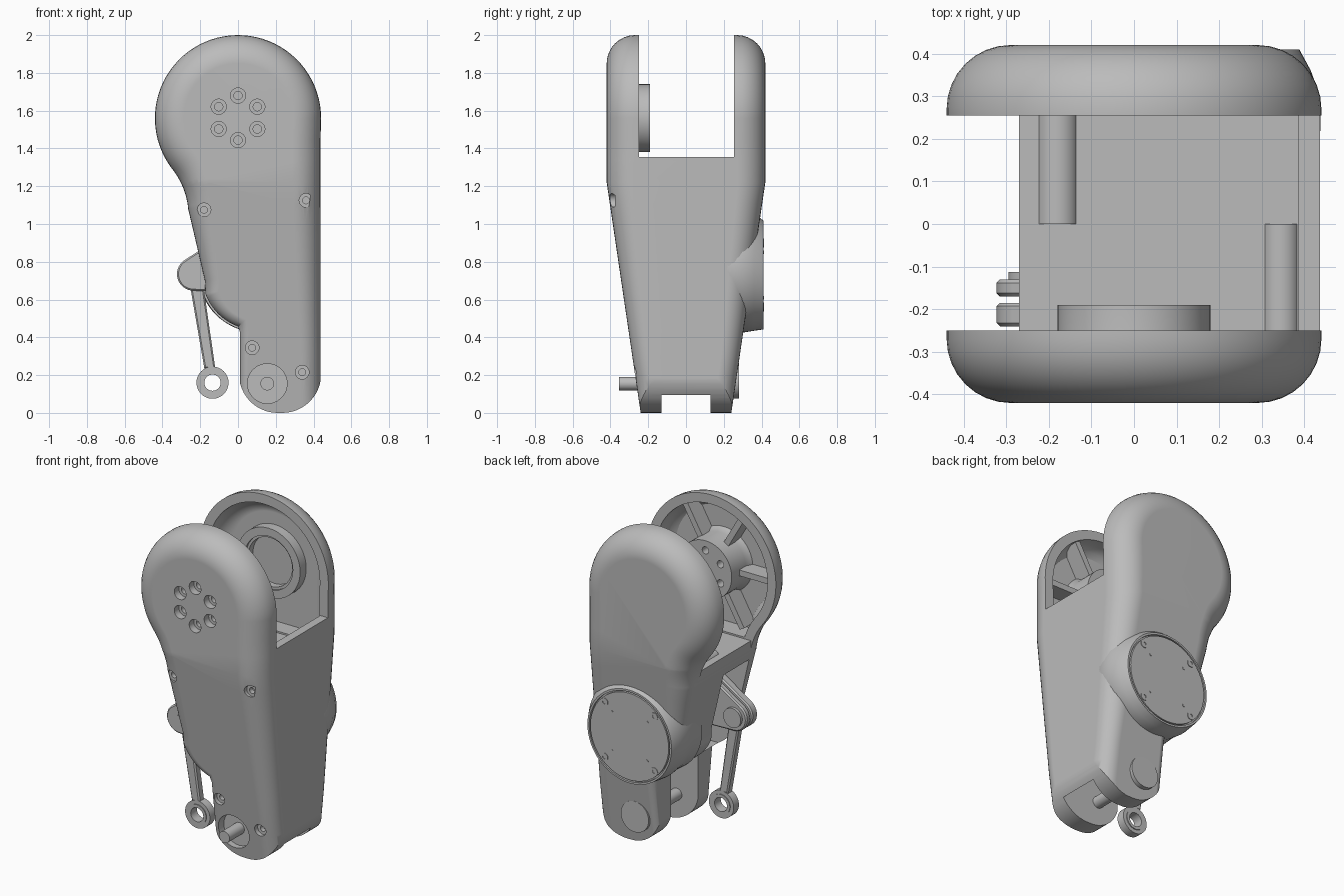
import bpy, bmesh
from math import radians, sin, cos, hypot, pi

cube = bpy.data.objects.get("Cube")
if cube:
    bpy.data.objects.remove(cube, do_unlink=True)

grey = bpy.data.materials.new("plain grey")
grey.use_nodes = True
grey.diffuse_color = (0.5, 0.5, 0.5, 1)
grey.node_tree.nodes["Principled BSDF"].inputs["Base Color"].default_value = (0.5, 0.5, 0.5, 1)
parts = []


def arc(x, z, r, a, b, n=12):
    steps = [radians(a + (b - a) * i / n) for i in range(n + 1)]
    return [(x + r * cos(t), z + r * sin(t)) for t in steps]


def circle(x, z, r, n=48):
    return arc(x, z, r, 0, 360, n)[:-1]


def inset(pts, dist):
    """Move a counter-clockwise outline inwards by a distance or a function of position."""
    out = []
    for i, p in enumerate(pts):
        a, b = pts[i - 1], pts[(i + 1) % len(pts)]
        d = dist(*p) if callable(dist) else dist
        l1, l2 = hypot(p[0] - a[0], p[1] - a[1]), hypot(b[0] - p[0], b[1] - p[1])
        n1 = ((a[1] - p[1]) / l1, (p[0] - a[0]) / l1)
        n2 = ((p[1] - b[1]) / l2, (b[0] - p[0]) / l2)
        k = d / (1 + n1[0] * n2[0] + n1[1] * n2[1])
        out.append((p[0] + k * (n1[0] + n2[0]), p[1] + k * (n1[1] + n2[1])))
    return out


def loft(name, rings, closed=False, floor=None, split=None):
    """Skin outlines in xz placed along y; trim below floor, add an edge at split."""
    bm = bmesh.new()
    loops = [[bm.verts.new((x, y(x, z) if callable(y) else y, z)) for x, z in pts] for y, pts in rings]
    pairs = list(zip(loops, loops[1:]))
    if closed:
        pairs.append((loops[-1], loops[0]))
    else:
        bm.faces.new(loops[0])
        bm.faces.new(loops[-1])
    for a, b in pairs:
        for i in range(len(a)):
            bm.faces.new((a[i - 1], a[i], b[i], b[i - 1]))
    for z, clear in ((floor, True), (split, False)):
        if z is not None:
            bmesh.ops.bisect_plane(bm, geom=bm.verts[:] + bm.edges[:] + bm.faces[:], dist=1e-5,
                                   plane_co=(0, 0, z), plane_no=(0, 0, -1), clear_outer=clear)
            bmesh.ops.holes_fill(bm, edges=[e for e in bm.edges if e.is_boundary], sides=0)
    bmesh.ops.recalc_face_normals(bm, faces=bm.faces[:])
    me = bpy.data.meshes.new(name)
    bm.to_mesh(me)
    bm.free()
    me.materials.append(grey)
    ob = bpy.data.objects.new(name, me)
    bpy.context.collection.objects.link(ob)
    parts.append(ob)
    return ob


def prism(name, pts, y0, y1):
    return loft(name, [(y0, pts), (y1, pts)])


def plate(name, pts, y0, y1, c=0.008):
    """Prism with chamfered rims."""
    edge = inset(pts, c)
    return loft(name, [(y0, edge), (y0 + c, pts), (y1 - c, pts), (y1, edge)])


def disc(name, x, z, r, y0, y1):
    return prism(name, circle(x, z, r), y0, y1)


def tube(name, x, z, ro, ri, y0, y1):
    o, i = circle(x, z, ro), circle(x, z, ri)
    return loft(name, [(y0, o), (y1, o), (y1, i), (y0, i)], closed=True)


def rect(x0, x1, z0, z1):
    return [(x0, z0), (x1, z0), (x1, z1), (x0, z1)]


def cut(cutter, *targets):
    for ob in targets:
        mod = ob.modifiers.new("cut", 'BOOLEAN')
        mod.operation, mod.solver, mod.object = 'DIFFERENCE', 'EXACT', cutter
        bpy.context.view_layer.objects.active = ob
        bpy.ops.object.modifier_apply(modifier=mod.name)
    parts.remove(cutter)
    bpy.data.objects.remove(cutter, do_unlink=True)


def clamp(v):
    return max(0, min(1, v))


def half_depth(z):
    return 0.42 - max(0, 1.22 - z) * 0.1475


def rounding(x, z):
    """Edge radius: full on the head, smaller towards the ankle."""
    low = 0.03 + 0.07 * clamp(x / 0.4)
    return low + (0.15 - low) * clamp((z - 0.3) / 0.95)


# Housing: rounded outline, rounded edges, depth tapering to the ankle
outline = ([(0.01, -0.3), (0.437, -0.3)] + [(0.437, 0.07 + 0.115 * i) for i in range(13)]
           + arc(0, 1.56, 0.44, 0, 218, 48)
           + arc(-0.662, 1.043, 0.4, 38, 5)[1:] + [(-0.245, 1.0), (-0.175, 0.7)]
           + arc(0.1, 0.73, 0.29, 200, 250) + [(0.01, 0.43)])
rings = []
for side in (-1, 1):
    for i in range(9):
        t = pi / 16 * (8 - i if side < 0 else i)
        rings.append((lambda x, z, s=side, t=t: s * (half_depth(z) - rounding(x, z) * (1 - sin(t))),
                      inset(outline, lambda x, z, t=t: rounding(x, z) * (1 - cos(t)))))
housing = loft("housing", rings, split=1.22)

# Crisp round foot
cut(prism("foot_cutter", arc(0.21, 0.205, 0.205, 180, 270) + arc(0.235, 0.205, 0.205, -90, 0)
          + [(0.6, 0.205), (0.6, -0.5), (-0.2, -0.5), (-0.2, 0.205)], -0.6, 0.6), housing)
# Fork opening with a sunken floor and a lip on the right
cut(prism("fork_cutter", [(-0.6, 0.9), (-0.27, 0.9), (-0.27, 1.17), (0.385, 1.17), (0.385, 1.355),
                          (0.6, 1.355), (0.6, 2.1), (-0.6, 2.1)], -0.25, 0.255), housing)
# Hollow insides of the two fork cheeks: ribbed front, bowl-shaped rear
for s, bowl in ((-1, ((0.2, 0.055), (0.31, 0.06), (0.35, 0.08), (0.37, 0.11))),
                (1, ((0.2, 0.055), (0.28, 0.06), (0.32, 0.08), (0.345, 0.11), (0.36, 0.15)))):
    cut(loft("cheek_cutter", [(s * y, inset(outline, d)) for y, d in bowl], floor=1.18), housing)
# Ankle clevis gap and crank channel
cut(disc("clevis_cutter", 0.155, 0.155, 0.26, -0.13, 0.13), housing)
cut(prism("gap_cutter", rect(-0.3, 0.16, 0.1, 0.45), -0.13, 0.13), housing)
cut(prism("channel_cutter", rect(-0.5, 0.03, 0.48, 1.05), -0.25, 0), housing)
# Round recess for the ankle shaft
cut(disc("shaft_cutter", 0.155, 0.155, 0.105, -0.5, -0.21), housing)
# Counterbored housing screw holes
for x, z in ((-0.18, 1.075), (0.36, 1.125), (0.075, 0.345), (0.34, 0.215)):
    face = -half_depth(z)
    cut(disc("bore_cutter", x, z, 0.036, -0.6, face + 0.03), housing)
    cut(disc("hole_cutter", x, z, 0.018, -0.6, face + 0.06), housing)

# Screw bosses rising from the fork floor
disc("left_screw_boss", -0.18, 1.145, 0.05, 0, 0.3)
disc("right_screw_boss", 0.345, 1.145, 0.045, -0.3, 0)

# Front hub with its ring of bolt holes
hub = loft("hub", [(-0.4, circle(0, 1.56, 0.21)), (-0.36, circle(0, 1.56, 0.195)),
                   (-0.33, circle(0, 1.56, 0.18)), (-0.19, circle(0, 1.56, 0.18))])
for x, z in circle(0, 1.562, 0.118, 12)[1::2]:
    cut(disc("bolt_bore_cutter", x, z, 0.04, -0.5, -0.375), housing, hub)
    cut(disc("bolt_hole_cutter", x, z, 0.022, -0.5, -0.1), housing, hub)

# Radial ribs inside the front cheek
for i in range(6):
    c, s = cos(i * pi / 3), sin(i * pi / 3)
    pts = [(r * c - w * s, 1.56 + r * s + w * c)
           for r, w in ((0.16, -0.018), (0.395, -0.018), (0.395, 0.018), (0.16, 0.018))]
    prism("rib", pts, -0.375, -0.265)

# Bearing seat inside the rear cheek
tube("bearing_seat", 0, 1.56, 0.215, 0.165, 0.3, 0.375)
tube("bearing_lip", 0, 1.56, 0.19, 0.15, 0.315, 0.375)

# Motor housing at the back, flared into the body, with cap and screws
loft("motor_housing", [(y, circle(x, z, r, 64)) for y, x, z, r in
                       ((0.13, 0.1, 0.73, 0.3), (0.22, 0.113, 0.76, 0.325), (0.3, 0.112, 0.75, 0.325),
                        (0.36, 0.105, 0.745, 0.31), (0.41, 0.1, 0.73, 0.288),
                        (0.41, 0.1, 0.73, 0.276), (0.395, 0.1, 0.73, 0.276))])
disc("motor_cap", 0.1, 0.73, 0.268, 0.38, 0.41)
for sx in (-1, 1):
    for sz in (-1, 1):
        tube("motor_screw", 0.1 + sx * 0.17, 0.73 + sz * 0.17, 0.024, 0.011, 0.4, 0.414)
        disc("motor_pin", 0.1 + sx * 0.12, 0.73 + sz * 0.12, 0.009, 0.4, 0.413)

# Ankle shaft and rear cap
disc("ankle_shaft", 0.155, 0.155, 0.036, -0.355, 0.25)
disc("ankle_cap", 0.155, 0.17, 0.095, 0.2, 0.28)

# Crank: two flanges joined by a headed bolt
lever = arc(-0.235, 0.735, 0.088, 125, 270, 16) + [(-0.02, 0.64), (-0.02, 0.98)]
for y0, y1 in ((-0.24, -0.185), (-0.17, -0.13)):
    plate("crank_flange", lever, y0, y1)
disc("crank_bolt", -0.235, 0.735, 0.026, -0.246, -0.12)
disc("crank_bolt_head", -0.235, 0.735, 0.06, -0.14, -0.113)

# Push rod with an eye at its lower end
plate("push_rod", [(-0.178, 0.235), (-0.12, 0.235), (-0.19, 0.72), (-0.262, 0.72)], -0.203, -0.152)
tube("rod_eye", -0.135, 0.16, 0.085, 0.045, -0.203, -0.152)
tube("rod_bearing", -0.135, 0.16, 0.062, 0.043, -0.208, -0.147)

# Smooth curved faces, keep edges sharp
bpy.ops.object.select_all(action='DESELECT')
for ob in parts:
    ob.select_set(True)
    bpy.context.view_layer.objects.active = ob
    bpy.ops.object.shade_smooth_by_angle(angle=radians(30))
    ob.select_set(False)
    mod = ob.modifiers.new("even_shading", 'WEIGHTED_NORMAL')
    mod.keep_sharp = True
